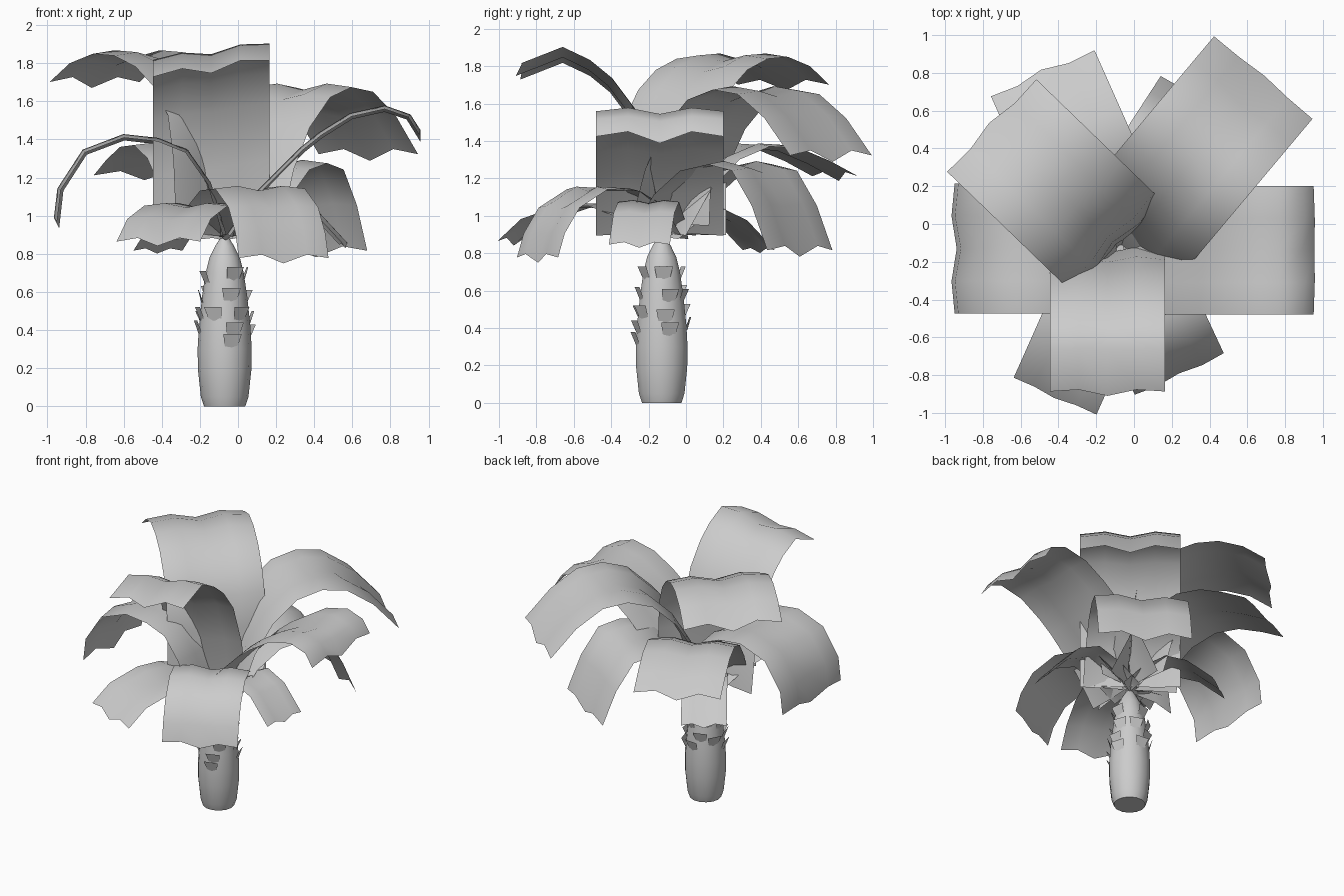
import bpy, bmesh
from math import sin, cos, radians, pi
from mathutils import Vector

if "Cube" in bpy.data.objects:
    bpy.data.objects.remove(bpy.data.objects["Cube"])

AXIS = Vector((-0.07, -0.13, 0))


def finish(name, bm, angle=40):
    me = bpy.data.meshes.new(name)
    bm.to_mesh(me)
    bm.free()
    ob = bpy.data.objects.new(name, me)
    bpy.context.collection.objects.link(ob)
    bpy.context.view_layer.objects.active = ob
    ob.select_set(True)
    bpy.ops.object.shade_smooth_by_angle(angle=radians(angle))
    ob.select_set(False)
    return ob


def frond(name, origin, deg, width, path, roll=0.0):
    """Full-width strip swept along an arching (radius, height) path, M-shaped across."""
    bm = bmesh.new()
    d = Vector((cos(radians(deg)), sin(radians(deg)), 0))
    side = Vector((-d.y, d.x, 0))
    pts = [d * r + Vector((0, 0, z)) for r, z in path]
    dips = (-0.01, 0.008, -0.024, 0.008, -0.01)
    k = width / 0.65
    rows = []
    for i, p in enumerate(pts):
        t = (pts[min(i + 1, len(pts) - 1)] - pts[max(i - 1, 0)]).normalized()
        n = side.cross(t) * -1
        if n.z < 0:
            n = -n
        last = i == len(pts) - 1
        row = []
        for j, dip in enumerate(dips):
            s = (j / 4 - 0.5) * width
            co = Vector((*origin, 0)) + p + side * s + n * dip * k
            co.z += s * roll
            if last:
                co += t * (0.0, -0.018, 0.032, -0.018, 0.0)[j] * k
            row.append(bm.verts.new(co))
        rows.append(row)
    for a, b in zip(rows, rows[1:]):
        for j in range(4):
            bm.faces.new((a[j], b[j], b[j + 1], a[j + 1]))
    bmesh.ops.recalc_face_normals(bm, faces=bm.faces)
    bm.normal_update()
    if sum(f.normal.z for f in bm.faces) < 0:
        bmesh.ops.reverse_faces(bm, faces=bm.faces)
    return finish(name, bm, 60)


# Trunk: lathed bottle shape
PROFILE = [(0.108, 0), (0.125, 0.05), (0.14, 0.19), (0.142, 0.3), (0.135, 0.42),
           (0.118, 0.58), (0.10, 0.7), (0.08, 0.78), (0.05, 0.84), (0.025, 0.88)]
SIDES = 14
bm = bmesh.new()
rings = [[bm.verts.new(AXIS + Vector((r * cos(2 * pi * k / SIDES), r * sin(2 * pi * k / SIDES), z)))
          for k in range(SIDES)] for r, z in PROFILE]
for a, b in zip(rings, rings[1:]):
    for k in range(SIDES):
        m = (k + 1) % SIDES
        bm.faces.new((a[k], a[m], b[m], b[k]))
bm.faces.new(rings[0][::-1])
bm.faces.new(rings[-1])
finish("trunk", bm)


def trunk_radius(z):
    for (r0, z0), (r1, z1) in zip(PROFILE, PROFILE[1:]):
        if z <= z1:
            return r0 + (r1 - r0) * (z - z0) / (z1 - z0)


# Old leaf stubs flaring from the bark: (height, angle)
STUBS = [(.70, -62), (.59, -75), (.49, -115), (.49, -52), (.41, -70), (.35, -75),
         (.70, 5), (.58, 20), (.47, 8), (.40, 17), (.43, 85),
         (.68, -160), (.58, 178), (.49, -165), (.42, -170),
         (.70, 105), (.60, 130), (.50, 110), (.47, 150), (.58, 70)]
bm = bmesh.new()
for z, deg in STUBS:
    a = radians(deg)
    out, side = Vector((cos(a), sin(a), 0)), Vector((-sin(a), cos(a), 0))
    r = trunk_radius(z)
    shape = [(-0.035, -0.035, -0.005), (0.0, -0.042, 0.003), (0.038, -0.03, -0.005),
             (0.05, 0.03, 0.02), (-0.05, 0.03, 0.02)]
    bm.faces.new([bm.verts.new(AXIS + side * s + out * (r + o) + Vector((0, 0, z + h)))
                  for s, h, o in shape])
finish("leaf_stubs", bm)

# Upper crown: large fronds
frond("back_left_top_frond", (-.11, -.10), 136, .68,
      [(-.04, .95), (-.02, 1.3), (.02, 1.53), (.12, 1.68), (.26, 1.79), (.42, 1.85),
       (.58, 1.86), (.75, 1.81), (.9, 1.71)])
frond("back_right_top_frond", (-.05, -.10), 50, .68,
      [(0, .9), (.12, 1.25), (.25, 1.47), (.42, 1.63), (.6, 1.685), (.78, 1.66), (.97, 1.53), (1.15, 1.33)])
frond("right_frond", (-.07, -.14), 0, .68,
      [(0.02, .9), (.17, 1.12), (.27, 1.22), (.40, 1.35), (.5, 1.43), (.66, 1.53), (.84, 1.57),
       (.97, 1.525), (1.03, 1.43)])
frond("left_frond", (-.07, -.13), 180, .69,
      [(0, .9), (.08, 1.17), (.2, 1.34), (.35, 1.40), (.53, 1.42), (.74, 1.34), (.87, 1.14), (.89, .97)])
frond("front_top_frond", (-.14, -.13), -90, .61,
      [(0, .9), (.05, 1.25), (.15, 1.55), (.27, 1.71), (.38, 1.8), (.53, 1.87), (.76, 1.78)], .14)

# Lower crown: drooping fronds
frond("front_right_low_frond", (-.07, -.13), -65, .52,
      [(0, .9), (.1, 1.06), (.25, 1.14), (.44, 1.15), (.61, 1.05), (.7, .91), (.74, .78)])
frond("front_left_low_frond", (-.07, -.13), -114, .48,
      [(0, .9), (.15, 1.0), (.32, 1.06), (.5, 1.06), (.72, .99), (.86, .87)])
frond("back_left_mid_frond", (-.07, -.13), 114, .6,
      [(0, .9), (.15, 1.15), (.32, 1.31), (.5, 1.38), (.68, 1.37), (.86, 1.30), (1.02, 1.22)])
frond("back_right_mid_frond", (-.07, -.13), 57, .64,
      [(0, .9), (.15, 1.12), (.32, 1.25), (.5, 1.285), (.66, 1.25), (.79, 1.06), (.89, .82)])
frond("back_left_low_frond", (-.07, -.13), 124, .31,
      [(0, .88), (.15, .99), (.3, 1.04), (.45, .98), (.63, .82)])
frond("right_low_frond", (-.07, -.15), -9, .33,
      [(0, .88), (.15, 1.0), (.32, 1.08), (.48, 1.02), (.64, .85)])
